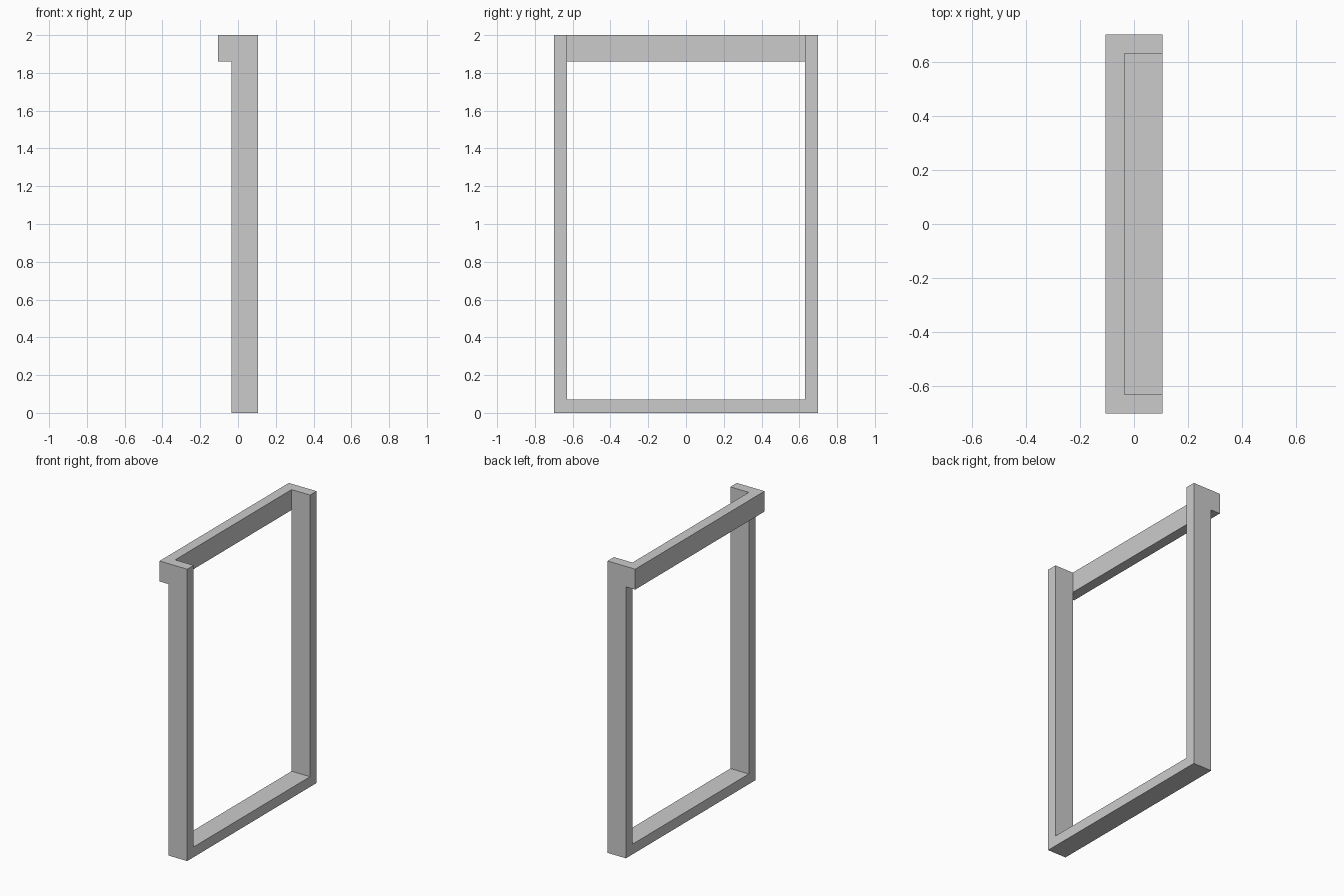
import bpy
import bmesh

if "Cube" in bpy.data.objects:
    bpy.data.objects.remove(bpy.data.objects["Cube"])

HALF_W, HEIGHT, BAR = 0.70, 2.0, 0.07      # overall half width, height, bar thickness
BACK, STEP, FRONT = -0.105, -0.035, 0.105  # x limits of top rail and frame


def extrude_yz(name, profile, x0, x1):
    """Extrude a closed (y, z) profile along x from x0 to x1."""
    bm = bmesh.new()
    face = bm.faces.new([bm.verts.new((x0, y, z)) for y, z in profile])
    ext = bmesh.ops.extrude_face_region(bm, geom=[face])
    verts = [v for v in ext["geom"] if isinstance(v, bmesh.types.BMVert)]
    bmesh.ops.translate(bm, verts=verts, vec=(x1 - x0, 0, 0))
    bmesh.ops.recalc_face_normals(bm, faces=bm.faces[:])
    mesh = bpy.data.meshes.new(name)
    bm.to_mesh(mesh)
    bm.free()
    obj = bpy.data.objects.new(name, mesh)
    bpy.context.collection.objects.link(obj)
    return obj


# Two posts and the bottom rail as one U-shaped frame
half = [(HALF_W, 0), (HALF_W, HEIGHT), (HALF_W - BAR, HEIGHT), (HALF_W - BAR, BAR)]
u_profile = half + [(-y, z) for y, z in reversed(half)]
extrude_yz("side_posts_and_bottom_rail", u_profile, STEP, FRONT)

# Top rail, set behind the posts
rail_bottom = HEIGHT - 2 * BAR
extrude_yz("top_rail", [(-HALF_W, rail_bottom), (HALF_W, rail_bottom),
                        (HALF_W, HEIGHT), (-HALF_W, HEIGHT)], BACK, STEP)
